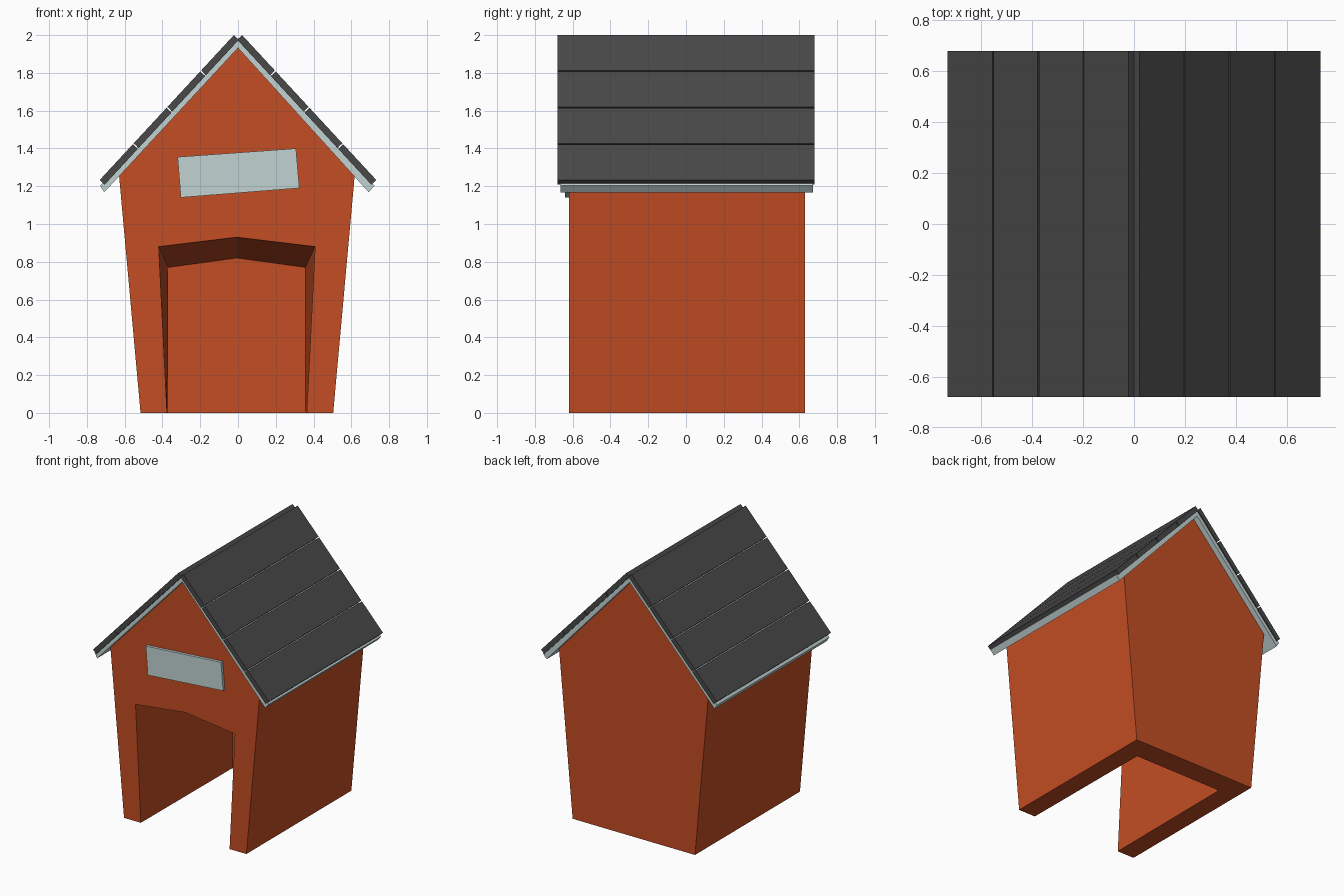
import bpy, bmesh, math

if "Cube" in bpy.data.objects:
    bpy.data.objects.remove(bpy.data.objects["Cube"])

def material(name, rgb):
    m = bpy.data.materials.new(name)
    m.diffuse_color = (*rgb, 1)
    m.use_nodes = True
    m.node_tree.nodes["Principled BSDF"].inputs["Base Color"].default_value = m.diffuse_color
    return m

ORANGE = material("orange paint", (0.55, 0.075, 0.017))
GREY = material("pale grey trim", (0.54, 0.65, 0.65))
DARK = material("dark roofing", (0.066, 0.066, 0.066))

def build(name, verts, faces, mat):
    bm = bmesh.new()
    vs = [bm.verts.new(v) for v in verts]
    for f in faces:
        bm.faces.new([vs[i] for i in f])
    bmesh.ops.recalc_face_normals(bm, faces=bm.faces)
    me = bpy.data.meshes.new(name)
    bm.to_mesh(me)
    bm.free()
    me.materials.append(mat)
    ob = bpy.data.objects.new(name, me)
    bpy.context.collection.objects.link(ob)
    return ob

def prism(name, profile, y0, y1, mat):
    """Extrude an x-z profile along y."""
    n = len(profile)
    verts = [(x, y, z) for y in (y0, y1) for x, z in profile]
    faces = [range(n), range(n, 2 * n)]
    faces += [(i, (i + 1) % n, n + (i + 1) % n, n + i) for i in range(n)]
    return build(name, verts, faces, mat)

def house(half_bottom, half_top, eave, apex, y):
    """Five-point gable outline, from bottom left over the top to bottom right."""
    c = -0.006
    return [(c - half_bottom, y, 0), (c - half_top, y, eave), (c, y, apex),
            (c + half_top, y, eave), (c + half_bottom, y, 0)]

# Body: solid gabled block with a tapering door recess open at the floor
YF, YB, YI = -0.62, 0.63, 0.46
rings = (house(0.51, 0.624, 1.26, 1.945, YF) + house(0.51, 0.624, 1.26, 1.945, YB)
         + house(0.37, 0.414, 0.88, 0.93, YF) + house(0.364, 0.364, 0.77, 0.82, YI))
faces = [(0, 1, 2, 3, 4, 14, 13, 12, 11, 10),      # front wall
         (5, 6, 7, 8, 9),                          # back wall
         (15, 16, 17, 18, 19),                     # recess back
         (0, 10, 15, 19, 14, 4, 9, 5)]             # underside rim
for i in range(4):
    faces += [(i, i + 1, i + 6, i + 5), (i + 10, i + 11, i + 16, i + 15)]
build("house_body", rings, faces, ORANGE)

# Pale board under the roof, one chevron
prism("roof_underlay", [(0, 1.977), (0.722, 1.203), (0.692, 1.168),
                        (0, 1.932), (-0.708, 1.168), (-0.73, 1.203)],
      -0.665, 0.672, GREY)

# Four roof planks on each slope
ang = math.atan2(0.768, 0.711)
dx, dz = math.cos(ang), -math.sin(ang)
T, PITCH, GAP = 0.036, 0.2625, 0.007
for side, label in ((-1, "left"), (1, "right")):
    for i in range(4):
        a, b = i * PITCH, (i + 1) * PITCH - (GAP if i < 3 else 0.004)
        pts = [(s * dx + 0.022 + t * dz, 2.0 + s * dz - t * dx)
               for s, t in ((a, 0), (b, 0), (b, T), (a, T))]
        prism(f"roof_plank_{label}_{i + 1}", [(side * x, z) for x, z in pts],
              -0.68, 0.68, DARK)

# Crooked blank sign above the door
prism("sign_board", [(-0.32, 1.355), (0.307, 1.4), (0.325, 1.19), (-0.303, 1.14)],
      -0.641, -0.61, GREY)
